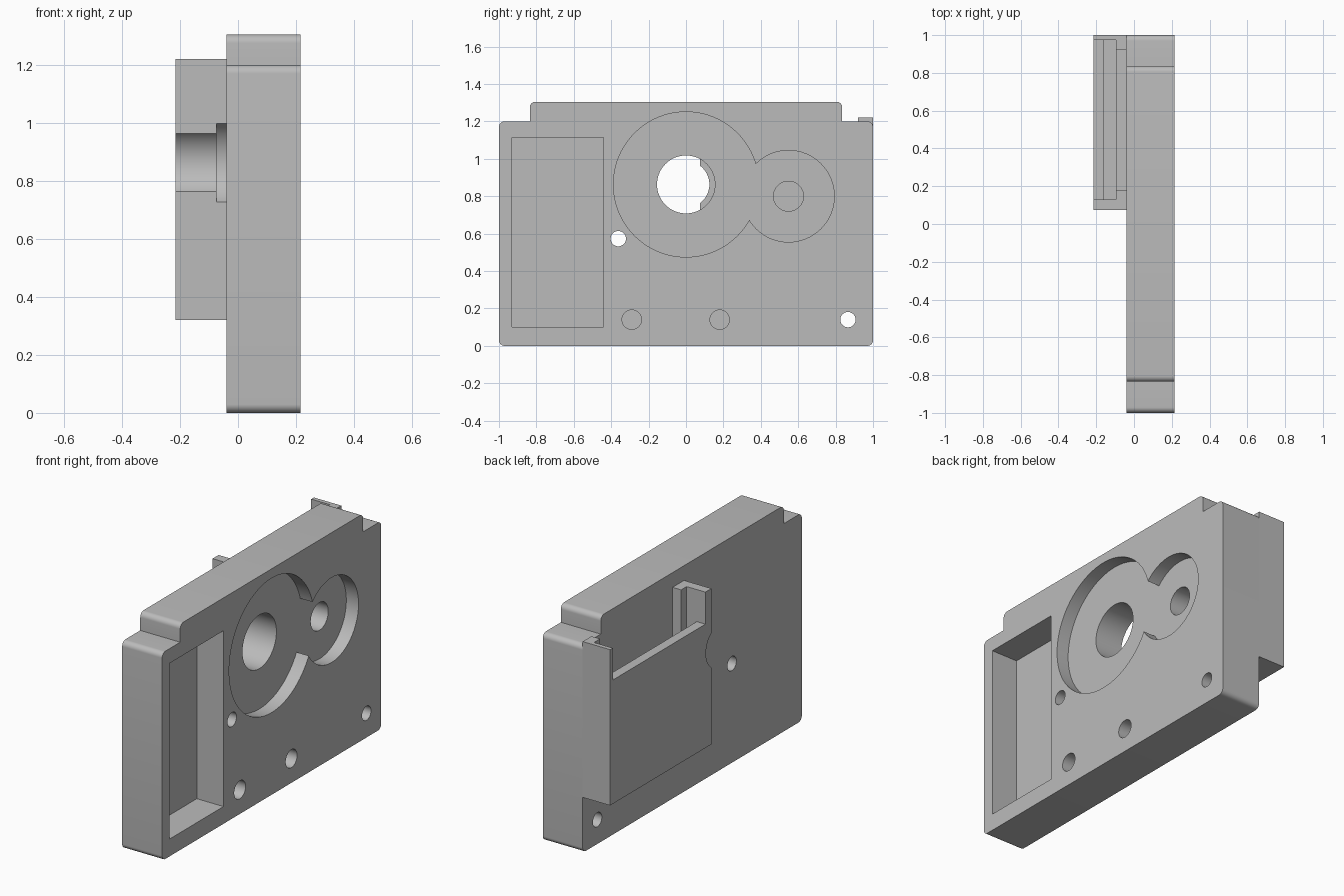
import bpy, bmesh, math
from mathutils import Vector

cube = bpy.data.objects.get("Cube")
if cube:
    bpy.data.objects.remove(cube, do_unlink=True)

grey = bpy.data.materials.new("plain grey")
grey.use_nodes = True
grey.diffuse_color = (0.5, 0.5, 0.5, 1)
grey.node_tree.nodes["Principled BSDF"].inputs["Base Color"].default_value = (0.5, 0.5, 0.5, 1)


def prism(name, outline, x0, x1):
    """Extrude a (y, z) outline from x0 to x1."""
    bm = bmesh.new()
    face = bm.faces.new([bm.verts.new((x0, y, z)) for y, z in outline])
    out = bmesh.ops.extrude_face_region(bm, geom=[face])
    verts = [v for v in out["geom"] if isinstance(v, bmesh.types.BMVert)]
    bmesh.ops.translate(bm, verts=verts, vec=(x1 - x0, 0, 0))
    bmesh.ops.recalc_face_normals(bm, faces=bm.faces)
    mesh = bpy.data.meshes.new(name)
    bm.to_mesh(mesh)
    bm.free()
    mesh.materials.append(grey)
    obj = bpy.data.objects.new(name, mesh)
    bpy.context.collection.objects.link(obj)
    return obj


def box(name, x0, x1, y0, y1, z0, z1):
    return prism(name, [(y0, z0), (y1, z0), (y1, z1), (y0, z1)], x0, x1)


def cylinder(name, y, z, r, x0, x1, sides=64):
    angles = [2 * math.pi * i / sides for i in range(sides)]
    return prism(name, [(y + r * math.cos(a), z + r * math.sin(a)) for a in angles], x0, x1)


def rounded(corners, steps=8):
    """Replace each (y, z, radius) right-angle corner by an arc."""
    points = []
    for i, (y, z, r) in enumerate(corners):
        p = Vector((y, z))
        if r == 0:
            points.append(p)
            continue
        a = (Vector(corners[i - 1][:2]) - p).normalized() * r
        b = (Vector(corners[(i + 1) % len(corners)][:2]) - p).normalized() * r
        for k in range(steps + 1):
            t = math.pi / 2 * k / steps
            points.append(p + a * (1 - math.sin(t)) + b * (1 - math.cos(t)))
    return points


def combine(target, tool, operation):
    """Bake a boolean into the target and remove the tool."""
    mod = target.modifiers.new(operation, 'BOOLEAN')
    mod.operation, mod.object, mod.solver = operation, tool, 'EXACT'
    bpy.context.view_layer.update()
    graph = bpy.context.evaluated_depsgraph_get()
    mesh = bpy.data.meshes.new_from_object(target.evaluated_get(graph))
    target.modifiers.clear()
    target.data = mesh
    bpy.data.objects.remove(tool, do_unlink=True)


BACK, FACE, OUTER = -0.04, 0.215, -0.215

# Main plate with stepped, rounded top corners
half = [(1, 0, 0.03), (1, 1.2, 0.03), (0.835, 1.2, 0), (0.835, 1.305, 0.03)]
corners = half + [(-y, z, r) for y, z, r in reversed(half)]
housing = prism("housing", rounded(corners), BACK, FACE)

# Board holder on the back: stepped slot open at the top, lowered outer wall
holder = box("holder", OUTER, BACK, 0.075, 1, 0.32, 1.22)
combine(holder, box("board_slot", -0.16, -0.095, 0.13, 0.975, 0.375, 1.4), 'DIFFERENCE')
combine(holder, box("clearance_slot", -0.12, 0.1, 0.18, 0.92, 0.43, 1.4), 'DIFFERENCE')
combine(holder, box("wall_cut", -0.4, -0.13, 0.13, 0.975, 1.035, 1.4), 'DIFFERENCE')
combine(housing, holder, 'UNION')

# Pockets in the main face
combine(housing, box("square_pocket", 0.045, 0.4, -0.93, -0.44, 0.1, 1.115), 'DIFFERENCE')
combine(housing, cylinder("large_pocket", 0, 0.863, 0.388, 0.137, 0.4, 96), 'DIFFERENCE')
combine(housing, cylinder("small_pocket", 0.548, 0.8, 0.245, 0.137, 0.4), 'DIFFERENCE')

# Shaft bore, stepped down where it clips the holder, and pinion bore
combine(housing, cylinder("shaft_bore", 0, 0.863, 0.155, -0.075, 0.4), 'DIFFERENCE')
combine(housing, cylinder("shaft_relief", 0, 0.863, 0.125, -0.4, 0.1), 'DIFFERENCE')
combine(housing, cylinder("pinion_bore", 0.548, 0.8, 0.08, -0.09, 0.4), 'DIFFERENCE')

# Through holes and blind holes for screws
for y, z in [(-0.362, 0.573), (0.866, 0.14)]:
    combine(housing, cylinder("screw_hole", y, z, 0.041, -0.4, 0.4, 40), 'DIFFERENCE')
for y in (-0.29, 0.18):
    combine(housing, cylinder("blind_hole", y, 0.14, 0.052, 0.04, 0.4, 40), 'DIFFERENCE')

bpy.ops.object.select_all(action='DESELECT')
housing.select_set(True)
bpy.context.view_layer.objects.active = housing
bpy.ops.object.shade_smooth_by_angle(angle=math.radians(30))
